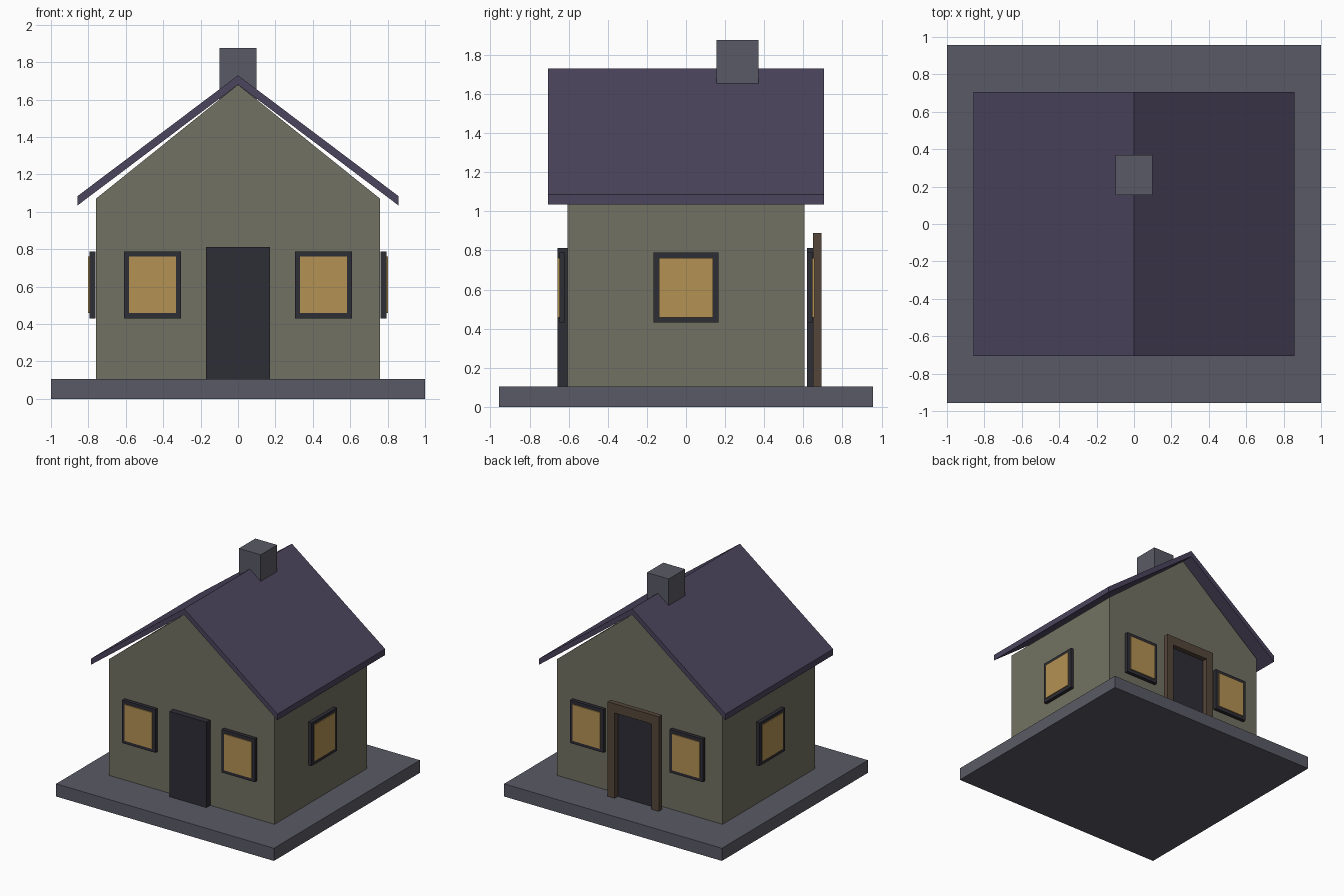
import bpy
import bmesh

cube = bpy.data.objects.get("Cube")
if cube:
    bpy.data.objects.remove(cube, do_unlink=True)


def material(name, rgb):
    mat = bpy.data.materials.new(name)
    mat.use_nodes = True
    color = (*rgb, 1)
    mat.diffuse_color = color
    node = next(n for n in mat.node_tree.nodes if n.type == "BSDF_PRINCIPLED")
    node.inputs["Base Color"].default_value = color
    node.inputs["Roughness"].default_value = 0.9
    return mat


plaster = material("plaster", (0.17, 0.167, 0.122))
stone = material("stone", (0.102, 0.102, 0.133))
roof_purple = material("roof purple", (0.070, 0.058, 0.109))
dark_wood = material("dark wood", (0.027, 0.027, 0.037))
amber_glass = material("amber glass", (0.456, 0.287, 0.089))
brown_wood = material("brown wood", (0.089, 0.061, 0.042))


def prism(name, profile, y0, y1, mat):
    """Extrude an outline in the XZ plane from y0 to y1."""
    bm = bmesh.new()
    face = bm.faces.new([bm.verts.new((x, y0, z)) for x, z in profile])
    result = bmesh.ops.extrude_face_region(bm, geom=[face])
    verts = [v for v in result["geom"] if isinstance(v, bmesh.types.BMVert)]
    bmesh.ops.translate(bm, verts=verts, vec=(0, y1 - y0, 0))
    bmesh.ops.recalc_face_normals(bm, faces=bm.faces)
    mesh = bpy.data.meshes.new(name)
    bm.to_mesh(mesh)
    bm.free()
    mesh.materials.append(mat)
    obj = bpy.data.objects.new(name, mesh)
    bpy.context.collection.objects.link(obj)
    return obj


def box(name, x, y, z, mat):
    """Box from (low, high) ranges on each axis."""
    outline = [(x[0], z[0]), (x[1], z[0]), (x[1], z[1]), (x[0], z[1])]
    return prism(name, outline, min(y), max(y), mat)


def window(name, axis, side, centre, width, wall):
    """Dark surround with a thin glowing pane in front of it."""
    layers = (("frame", dark_wood, 0, 0.03, 0), ("pane", amber_glass, 0.03, 0.038, 0.028))
    for part, mat, near, far, inset in layers:
        half = width / 2 - inset
        across = (centre - half, centre + half)
        depth = sorted((side * (wall + near), side * (wall + far)))
        height = (0.43 + inset, 0.788 - inset)
        x, y = (across, depth) if axis == "y" else (depth, across)
        box(f"{name}_{part}", x, y, height, mat)


# Base and walls
GROUND = 0.105
box("base_slab", (-1, 1), (-0.957, 0.957), (0, GROUND), stone)
prism("house_walls",
      [(-0.76, GROUND), (0.76, GROUND), (0.76, 1.07), (0, 1.68), (-0.76, 1.07)],
      -0.605, 0.605, plaster)

# Overhanging roof and chimney
prism("roof",
      [(-0.857, 1.035), (0, 1.68), (0.857, 1.035),
       (0.857, 1.085), (0, 1.73), (-0.857, 1.085)],
      -0.707, 0.707, roof_purple)
box("chimney", (-0.1, 0.1), (0.155, 0.37), (1.6, 1.875), stone)

# Doors
box("front_door", (-0.17, 0.17), (-0.656, -0.605), (GROUND, 0.813), dark_wood)
box("back_door", (-0.17, 0.17), (0.618, 0.65), (GROUND, 0.813), dark_wood)

# Back door surround
FRAME_Y = (0.65, 0.692)
for label, x in (("left", (0.17, 0.235)), ("right", (-0.235, -0.17))):
    box(f"door_post_{label}", x, FRAME_Y, (GROUND, 0.813), brown_wood)
box("door_lintel", (-0.235, 0.235), FRAME_Y, (0.813, 0.89), brown_wood)

# Windows on all four walls
for label, sx in (("left", 1), ("right", -1)):
    window(f"front_{label}_window", "y", -1, sx * 0.457, 0.305, 0.618)
    window(f"back_{label}_window", "y", 1, sx * 0.457, 0.305, 0.618)
    window(f"side_{label}_window", "x", sx, 0, 0.332, 0.763)
